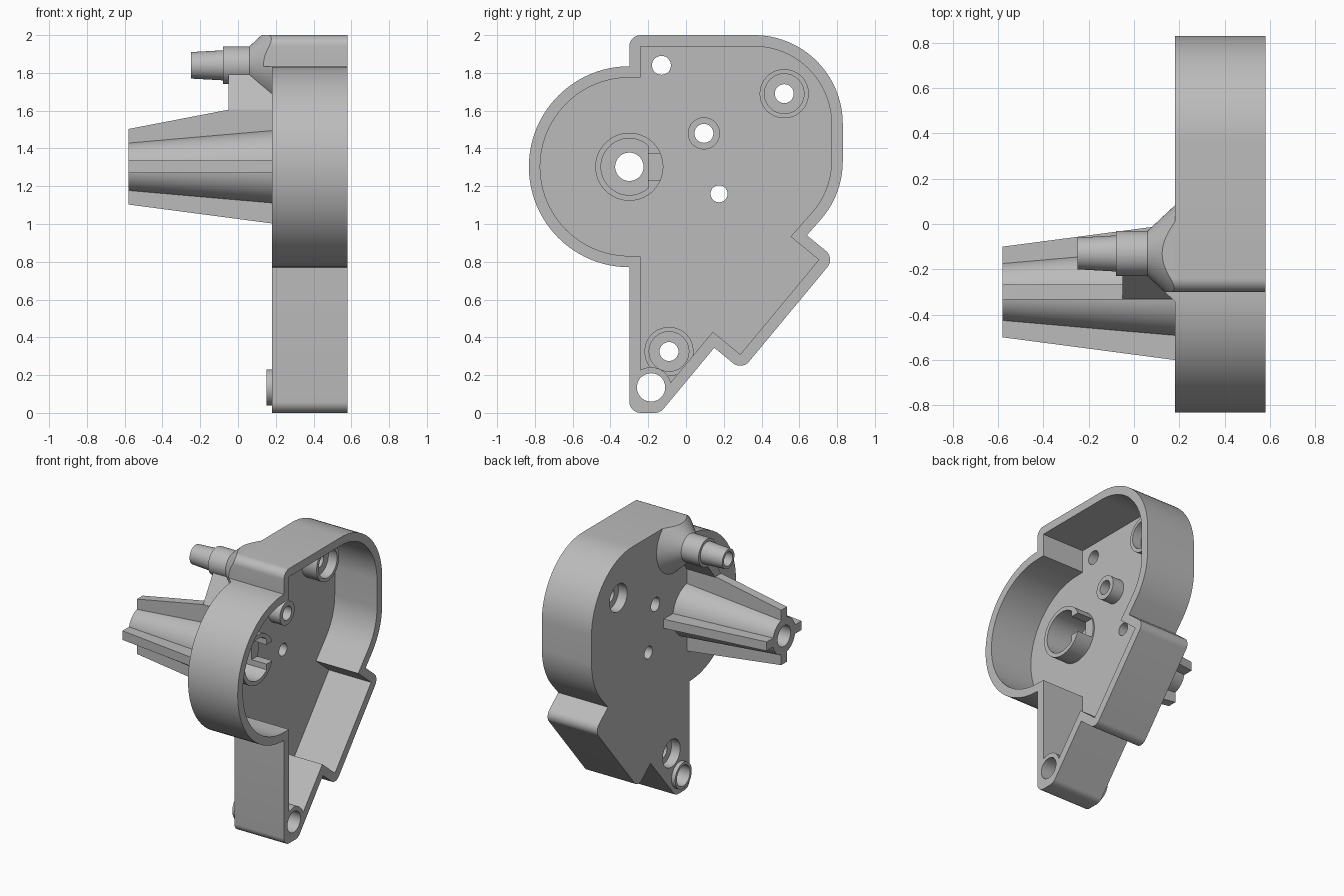
import bpy, bmesh, math
from mathutils import Vector

if "Cube" in bpy.data.objects:
    bpy.data.objects.remove(bpy.data.objects["Cube"])

grey = bpy.data.materials.new("plain grey")
grey.use_nodes = True
grey.diffuse_color = (0.5, 0.5, 0.5, 1)
grey.node_tree.nodes["Principled BSDF"].inputs["Base Color"].default_value = (0.5, 0.5, 0.5, 1)

WALL = 0.06
BACK, FLOOR, RIM = 0.18, 0.24, 0.58
SHAFT = (-0.30, 1.303)
PORT = (-0.13, 1.84)
FOOT = (-0.185, 0.135)
SCREWS = [(0.52, 1.69), (-0.09, 0.325)]
PIN = (0.095, 1.48)


def finish(name, bm):
    bmesh.ops.recalc_face_normals(bm, faces=bm.faces)
    mesh = bpy.data.meshes.new(name)
    bm.to_mesh(mesh)
    bm.free()
    mesh.materials.append(grey)
    obj = bpy.data.objects.new(name, mesh)
    bpy.context.collection.objects.link(obj)
    return obj


def prism(points, vector, name="part"):
    """Flat polygon swept along a vector."""
    bm = bmesh.new()
    face = bm.faces.new([bm.verts.new(p) for p in points])
    swept = bmesh.ops.extrude_face_region(bm, geom=[face])["geom"]
    bmesh.ops.translate(bm, vec=vector,
                        verts=[v for v in swept if isinstance(v, bmesh.types.BMVert)])
    return finish(name, bm)


def rod(centre, x0, x1, r0, r1=None, name="part"):
    """Round bar or cone along x."""
    r1 = r0 if r1 is None else r1
    bm = bmesh.new()
    rings = []
    for x, r in ((x0, r0), (x1, r1)):
        rings.append([bm.verts.new((x, centre[0] + r * math.cos(a), centre[1] + r * math.sin(a)))
                      for a in (math.tau * i / 64 for i in range(64))])
    for i in range(64):
        j = (i + 1) % 64
        bm.faces.new((rings[0][i], rings[0][j], rings[1][j], rings[1][i]))
    for ring in rings:
        bm.faces.new(ring)
    return finish(name, bm)


def combine(target, tool, operation):
    mod = target.modifiers.new("combine", 'BOOLEAN')
    mod.operation, mod.solver, mod.object = operation, 'EXACT', tool
    bpy.context.view_layer.update()
    graph = bpy.context.evaluated_depsgraph_get()
    mesh = bpy.data.meshes.new_from_object(target.evaluated_get(graph))
    target.modifiers.clear()
    target.data = mesh
    bpy.data.objects.remove(tool)


def join(target, *tools):
    for tool in tools:
        combine(target, tool, 'UNION')


def cut(target, *tools):
    for tool in tools:
        combine(target, tool, 'DIFFERENCE')


def arc(cy, cz, r, start, end, n):
    angles = [math.radians(start + (end - start) * i / n) for i in range(n + 1)]
    return [(Vector((cy + r * math.cos(a), cz + r * math.sin(a))), 0) for a in angles]


def inset(corners, d):
    pts = [c[0] for c in corners]
    result = []
    for i, p in enumerate(pts):
        a = (p - pts[i - 1]).normalized()
        b = (pts[(i + 1) % len(pts)] - p).normalized()
        na, nb = Vector((-a.y, a.x)), Vector((-b.y, b.x))
        result.append(p + d * (na + nb) / (1 + na.dot(nb)))
    return result


def rounded(corners):
    result = []
    for i, (p, r) in enumerate(corners):
        if not r:
            result.append(p)
            continue
        a = (corners[i - 1][0] - p).normalized()
        b = (corners[(i + 1) % len(corners)][0] - p).normalized()
        half = a.angle(b) / 2
        centre = p + (a + b).normalized() * r / math.sin(half)
        u = p + a * r / math.tan(half) - centre
        v = p + b * r / math.tan(half) - centre
        sweep = u.angle(v)
        for k in range(9):
            t = k / 8
            result.append(centre + (u * math.sin((1 - t) * sweep) + v * math.sin(t * sweep)) / math.sin(sweep))
    return result


def plate(points, x0, x1, name="part"):
    return prism([(x0, p[0], p[1]) for p in points], (x1 - x0, 0, 0), name)


# Housing outline: pointed foot, stepped heel, broad shoulder, round lobe
outline = [(Vector(p), r) for p, r in (
    ((-0.30, 0), 0.06), ((-0.137, 0), 0.06), ((0.15, 0.345), 0),
    ((0.295, 0.225), 0.06), ((0.788, 0.819), 0.06), ((0.64, 0.94), 0))]
outline += arc(0.36, 1.333, 0.47, -39.7, 0, 12) + arc(0.36, 1.53, 0.47, 0, 90, 24)
outline += [(Vector((-0.30, 2)), 0.06)] + arc(*SHAFT, 0.532, 90, 270, 48)

# Open tray with a solid foot around the lower screw hole
housing = plate(rounded(outline), BACK, RIM, "housing")
pocket = plate(inset(outline, WALL), FLOOR, RIM + 0.1)
cut(pocket, rod(FOOT, 0.1, 0.8, 0.107))
cut(housing, pocket)
join(housing, rod(FOOT, 0.15, 0.3, 0.095), rod(PIN, 0.2, 0.33, 0.085),
     rod(SHAFT, 0.2, 0.37, 0.18))

# Screw bosses, recessed from both sides
for spot in SCREWS:
    join(housing, rod(spot, 0.21, 0.36, 0.13))
    cut(housing, rod(spot, 0.29, 0.4, 0.105), rod(spot, 0.1, 0.25, 0.1), rod(spot, 0.1, 0.5, 0.05))

# Through holes
cut(housing, rod(FOOT, 0, 0.8, 0.075), rod(PIN, 0, 0.5, 0.05),
    rod((0.175, 1.16), 0, 0.5, 0.045), rod(PORT, 0, 0.5, 0.05))


def shaft_bore():
    """D-shaped socket."""
    socket = rod(SHAFT, 0.12, 0.5, 0.15)
    cut(socket, plate([(-0.2, 1), (0, 1), (0, 1.6), (-0.2, 1.6)], 0, 0.6))
    return socket


y, z = SHAFT
cut(housing, shaft_bore(),
    plate([(y, z - 0.07), (y + 0.25, z - 0.07), (y + 0.25, z + 0.07), (y, z + 0.07)], 0.25, 0.5))

# Tapered shaft with four ribs
shaft = rod(SHAFT, -0.58, 0.21, 0.13, 0.197, "ribbed_shaft")
upright = [(-0.58, z - 0.2), (0.21, z - 0.304), (0.21, z + 0.302), (-0.05, z + 0.302), (-0.58, z + 0.2)]
level = [(-0.58, y - 0.2), (0.21, y - 0.304), (0.21, y + 0.304), (-0.58, y + 0.2)]
join(shaft, prism([(a, y - 0.033, b) for a, b in upright], (0, 0.066, 0)),
     prism([(a, b, z - 0.033) for a, b in level], (0, 0, 0.066)))
cut(shaft, shaft_bore(), rod(SHAFT, -0.8, 0.5, 0.075))

# Hose port: flared base trimmed to the housing edge, collar, tapered tip, web
port = rod(PORT, 0.06, 0.21, 0.1, 0.24, "hose_port")
combine(port, plate(rounded(outline), 0, 0.2), 'INTERSECT')
web = [(-0.333, 1.56), (-0.267, 1.56), (-0.267, 1.6), (-0.14, 1.76), (-0.13, 1.84), (-0.212, 1.80), (-0.333, 1.6)]
join(port, rod(PORT, -0.08, 0.1, 0.1), rod(PORT, -0.25, 0, 0.07, 0.084), plate(web, -0.05, 0.2))
cut(port, rod(PORT, -0.5, 0.5, 0.05))

for obj in (housing, shaft, port):
    bpy.ops.object.select_all(action='DESELECT')
    obj.select_set(True)
    bpy.context.view_layer.objects.active = obj
    bpy.ops.object.shade_smooth_by_angle(angle=math.radians(30))
